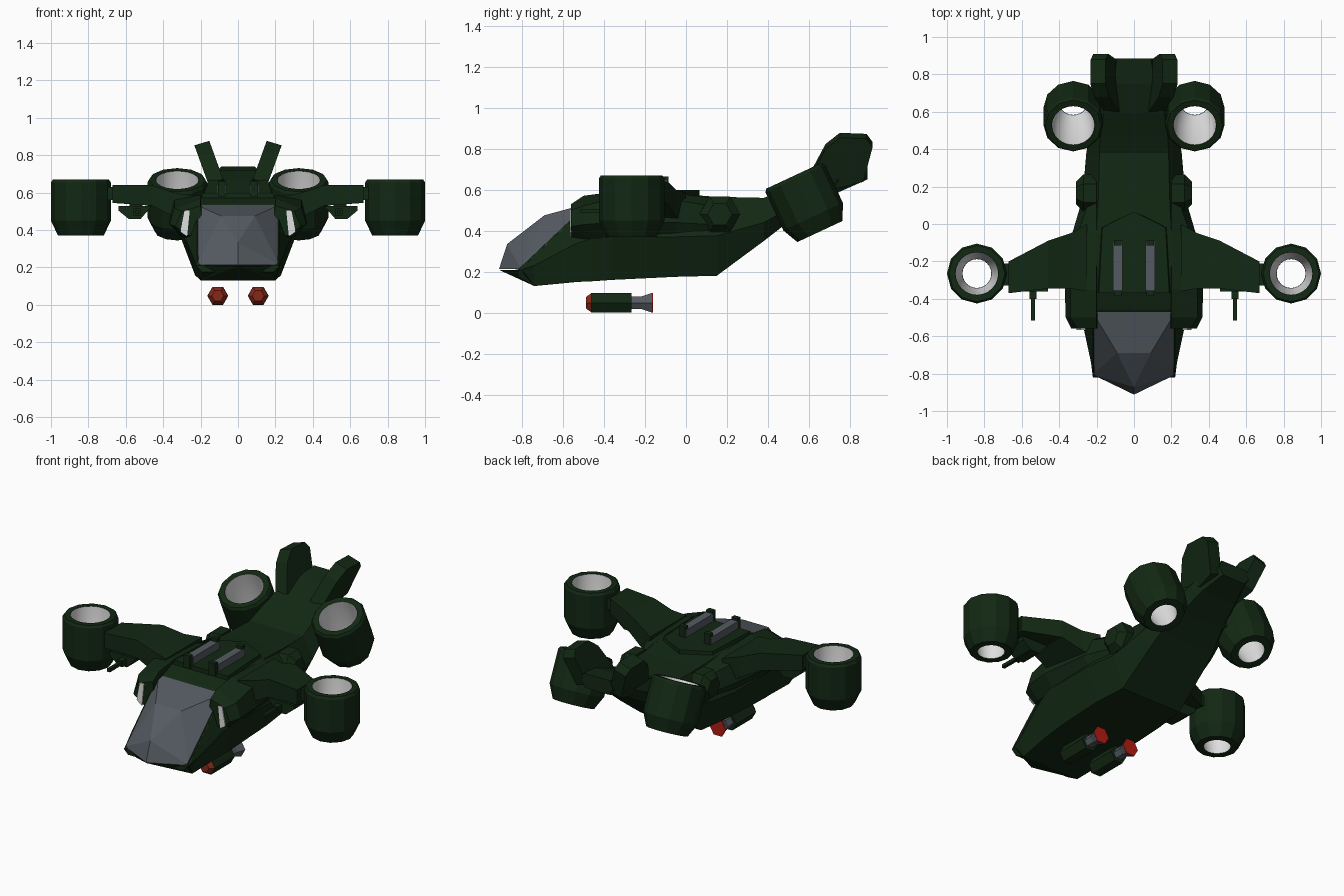
import bpy, bmesh, math
from mathutils import Matrix, Vector

if "Cube" in bpy.data.objects:
    bpy.data.objects.remove(bpy.data.objects["Cube"])


def mat(name, col):
    m = bpy.data.materials.new(name)
    m.diffuse_color = (*col, 1)
    m.use_nodes = True
    m.node_tree.nodes["Principled BSDF"].inputs["Base Color"].default_value = m.diffuse_color
    return m


GREEN = mat("dark green", (0.006, 0.021, 0.0065))
GREY = mat("glass grey", (0.09, 0.105, 0.122))
WHITE = mat("pale lining", (0.75, 0.75, 0.75))
RED = mat("bright red", (0.45, 0.012, 0.006))
RUST = mat("nose red", (0.24, 0.022, 0.01))


def build(name, verts, faces, material, matrix=None, smooth=None, fix=True):
    me = bpy.data.meshes.new(name)
    bm = bmesh.new()
    vs = [bm.verts.new(v) for v in verts]
    for f in faces:
        bm.faces.new([vs[i] for i in f])
    if matrix:
        bm.transform(matrix)
    if fix:
        bmesh.ops.recalc_face_normals(bm, faces=bm.faces)
    bm.to_mesh(me)
    bm.free()
    me.materials.append(material)
    ob = bpy.data.objects.new(name, me)
    bpy.context.collection.objects.link(ob)
    if smooth:
        bpy.ops.object.select_all(action='DESELECT')
        ob.select_set(True)
        bpy.context.view_layer.objects.active = ob
        bpy.ops.object.shade_smooth_by_angle(angle=math.radians(smooth))
    return ob


def loft(name, rings, material, **kw):
    """Skin a list of equal-length rings and cap both ends."""
    n = len(rings[0])
    verts = [v for r in rings for v in r]
    faces = [(k * n + i, k * n + (i + 1) % n, (k + 1) * n + (i + 1) % n, (k + 1) * n + i)
             for k in range(len(rings) - 1) for i in range(n)]
    faces += [tuple(range(n)), tuple(range(len(verts) - n, len(verts)))]
    return build(name, verts, faces, material, **kw)


def lathe(name, profile, n, material, matrix, closed=False, cap=False, smooth=None):
    """Revolve (radius, height) points around local z."""
    verts = [(r * math.cos(2 * math.pi * i / n), r * math.sin(2 * math.pi * i / n), z)
             for r, z in profile for i in range(n)]
    m = len(profile)
    faces = [(k * n + i, k * n + (i + 1) % n, (k + 1) % m * n + (i + 1) % n, (k + 1) % m * n + i)
             for k in range(m if closed else m - 1) for i in range(n)]
    if cap:
        faces += [tuple(range(n)), tuple(range((m - 1) * n, m * n))]
    return build(name, verts, faces, material, matrix=matrix, smooth=smooth)


def box(name, x0, x1, y0, y1, z0, z1, material):
    return loft(name, [[(x0, y, z0), (x1, y, z0), (x1, y, z1), (x0, y, z1)] for y in (y0, y1)], material)


# Fuselage: y, bottom z, bottom half width, side (half width, z), top (half width, z)
stations = [
    (-0.82, 0.175, 0.19, 0.22, 0.205, 0.215, 0.21),
    (-0.74, 0.13, 0.20, 0.23, 0.23, 0.22, 0.285),
    (-0.53, 0.15, 0.22, 0.275, 0.34, 0.22, 0.485),
    (-0.46, 0.153, 0.225, 0.29, 0.36, 0.22, 0.54),
    (-0.36, 0.16, 0.23, 0.31, 0.37, 0.21, 0.575),
    (-0.05, 0.175, 0.23, 0.31, 0.37, 0.20, 0.58),
    (0.15, 0.18, 0.21, 0.275, 0.375, 0.19, 0.565),
    (0.38, 0.35, 0.20, 0.255, 0.44, 0.185, 0.56),
    (0.47, 0.42, 0.19, 0.24, 0.49, 0.18, 0.60),
    (0.60, 0.505, 0.15, 0.19, 0.58, 0.16, 0.665),
    (0.75, 0.59, 0.12, 0.16, 0.65, 0.11, 0.72),
    (0.885, 0.65, 0.08, 0.11, 0.69, 0.09, 0.74)]
loft("fuselage", [[(-bw, y, zb), (bw, y, zb), (sw, y, sz), (tw, y, tz), (-tw, y, tz), (-sw, y, sz)]
                  for y, zb, bw, sw, sz, tw, tz in stations], GREEN)

# Nose chin wedge under the canopy
build("chin", [(-0.22, -0.80, 0.21), (0.22, -0.80, 0.21), (0, -0.91, 0.208),
               (-0.2, -0.74, 0.13), (0.2, -0.74, 0.13)],
      [(0, 1, 2), (0, 2, 3), (1, 4, 2), (2, 4, 3), (0, 3, 4, 1)], GREEN)

# Faceted canopy
build("canopy", [(-0.222, -0.47, 0.535), (0.222, -0.47, 0.535), (0.09, -0.69, 0.475), (-0.09, -0.69, 0.475),
                 (0, -0.872, 0.335), (-0.222, -0.805, 0.212), (0.222, -0.805, 0.212), (0, -0.912, 0.212),
                 (-0.2, -0.50, 0.45), (0.2, -0.50, 0.45)],
      [(0, 1, 2, 3), (3, 2, 4), (0, 3, 5), (1, 6, 2), (3, 4, 5), (2, 6, 4), (4, 7, 5), (4, 6, 7),
       (5, 7, 6), (0, 5, 8), (1, 9, 6), (0, 8, 9, 1), (5, 6, 9, 8)], GREY)

# Raised roof panel with a pointed back edge
roof = [(-0.20, -0.37), (0.20, -0.37), (0.18, -0.02), (0.10, 0.02), (0, 0.065), (-0.10, 0.02), (-0.18, -0.02)]
loft("roof_panel", [[(x * s, y, z) for x, y in roof] for s, z in ((1, 0.55), (0.94, 0.598))], GREEN)

fin_side = [(0.60, 0.66), (0.68, 0.81), (0.75, 0.865), (0.88, 0.86), (0.91, 0.82), (0.865, 0.65), (0.75, 0.62)]
FLAT_HEX = Matrix.Rotation(math.radians(-90), 4, 'X')


def engine(name, place):
    # Shell with a chamfered foot, and a pale open duct inside
    lathe(name + "_shell", [(0.119, 0.15), (0.150, 0.15), (0.160, 0.135), (0.160, -0.07),
                            (0.122, -0.15), (0.084, -0.15)], 12, GREEN, place, smooth=20)
    lathe(name + "_duct", [(0.115, 0.149), (0.108, 0.0), (0.078, -0.149)], 24, WHITE, place, smooth=40)
    for h, r0, r1 in ((0.15, 0.114, 0.122), (-0.15, 0.077, 0.088)):
        lathe(name + "_rim", [(r0, h), (r1, h)], 24, GREEN, place)


for s, side in ((-1, "left"), (1, "right")):
    # Shoulder pod beside the cockpit, carrying the wing
    pod = [(-0.56, 0.27, 0.37, 0.335, 0.42, 0.30, 0.50, 0.53),
           (-0.50, 0.29, 0.36, 0.365, 0.43, 0.34, 0.52, 0.57),
           (-0.35, 0.30, 0.36, 0.37, 0.44, 0.34, 0.56, 0.59),
           (-0.05, 0.29, 0.37, 0.33, 0.44, 0.30, 0.55, 0.58),
           (0.12, 0.26, 0.38, 0.28, 0.43, 0.24, 0.52, 0.56)]
    loft(side + "_shoulder", [[(s * 0.18, y, z0), (s * x0, y, z0), (s * x1, y, z1), (s * x2, y, z2), (s * 0.2, y, z3)]
                              for y, x0, z0, x1, z1, x2, z2, z3 in pod], GREEN)
    # Pale slot window facing forward
    slot = [(0.272, 0.365), (0.308, 0.39), (0.286, 0.505), (0.258, 0.505)]
    loft(side + "_slot_window", [[(s * x, y, z) for x, z in slot] for y in (-0.566, -0.558)], WHITE)

    # Front wing: x, front y, back y, bottom z, top z
    wing = [(0.25, -0.36, 0.0, 0.42, 0.585), (0.34, -0.345, -0.05, 0.47, 0.60),
            (0.46, -0.345, -0.09, 0.53, 0.64), (0.67, -0.37, -0.20, 0.545, 0.64)]
    loft(side + "_wing", [[(s * x, a, z0), (s * x, b, z0), (s * x, b, z1), (s * x, a, z1)]
                          for x, a, b, z0, z1 in wing], GREEN)
    box(side + "_wing_tip", s * 0.665, s * 0.70, -0.33, -0.21, 0.56, 0.63, GREEN)

    # Gun pod with barrel under the wing
    gun = [(0.46, 0.53), (0.64, 0.53), (0.64, 0.505), (0.585, 0.46), (0.52, 0.46)]
    loft(side + "_gun_pod", [[(s * x, y, z) for x, z in gun] for y in (-0.36, -0.22)], GREEN)
    box(side + "_gun_mount", s * 0.51, s * 0.58, -0.34, -0.24, 0.52, 0.56, GREEN)
    box(side + "_gun_neck", s * 0.522, s * 0.558, -0.40, -0.34, 0.475, 0.515, GREEN)
    box(side + "_gun_barrel", s * 0.53, s * 0.55, -0.515, -0.36, 0.485, 0.505, GREEN)

    # Lift engines: upright in front, tilted at the tail
    engine(side + "_front_engine", Matrix.Translation((s * 0.84, -0.265, 0.52)))
    engine(side + "_rear_engine", Matrix.Translation((s * 0.325, 0.59, 0.532)) @ Matrix.Rotation(math.radians(25), 4, 'X'))
    loft(side + "_rear_pylon", [[(s * x, 0.48, 0.47), (s * x, 0.62, 0.52), (s * x, 0.60, 0.62), (s * x, 0.48, 0.57)]
                                for x in (0.12, 0.19)], GREEN)

    # Hexagonal side hub
    lathe(side + "_side_hub", [(0.10, 0), (0.10, 0.07), (0.06, 0.11)], 6, GREEN,
          Matrix.Translation((s * 0.20, 0.165, 0.48)) @ Matrix.Rotation(s * math.radians(90), 4, 'Y')
          @ Matrix.Rotation(math.radians(90), 4, 'Z'), cap=True)

    # Splayed tail fin
    loft(side + "_tail_fin", [[(s * (0.105 + (z - 0.62) * 0.36 + o), y, z - o * 0.3) for y, z in fin_side]
                              for o in (-0.04, 0.04)], GREEN)

    # Roof rail with end blocks
    box(side + "_roof_rail", s * 0.062, s * 0.112, -0.355, -0.09, 0.595, 0.645, GREY)
    for y in (-0.385, -0.115):
        box(side + "_rail_block", s * 0.066, s * 0.108, y, y + 0.03, 0.58, 0.665 if y > -0.2 else 0.66, GREEN)

    # Missile: nose, body, nozzle and glowing end
    place = Matrix.Translation((s * 0.108, 0, 0.0485)) @ FLAT_HEX
    for part, prof, m in (("nose", [(0.032, -0.488), (0.054, -0.462)], RUST),
                          ("body", [(0.056, -0.462), (0.056, -0.265)], GREEN),
                          ("nozzle", [(0.036, -0.265), (0.036, -0.215), (0.056, -0.165)], GREY),
                          ("glow", [(0.055, -0.165), (0.055, -0.160)], RED)):
        lathe(side + "_missile_" + part, prof, 6, m, place, cap=True)
